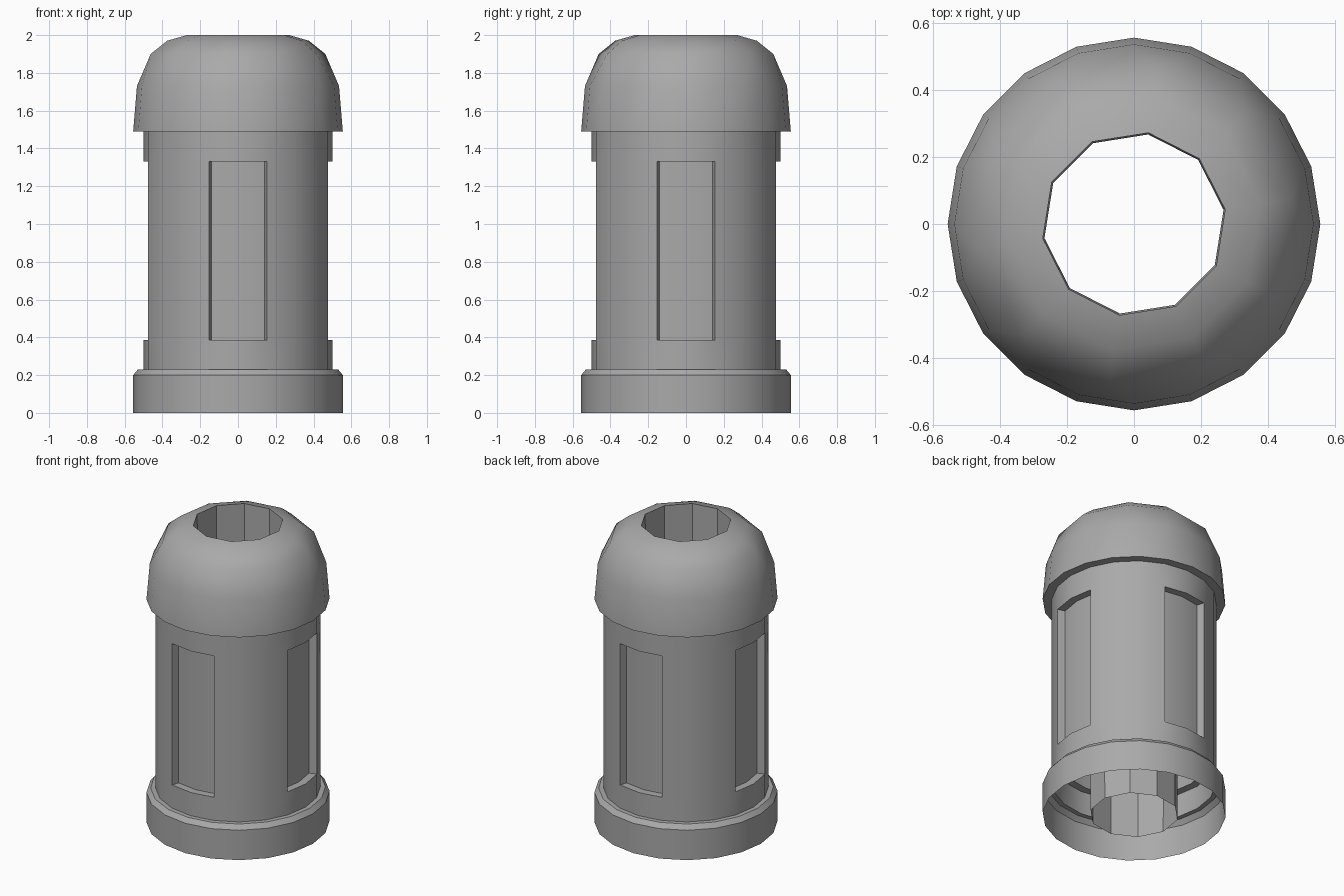
import bpy, bmesh, math

cube = bpy.data.objects.get("Cube")
if cube:
    bpy.data.objects.remove(cube, do_unlink=True)

SIDES = 20
grey = bpy.data.materials.new("mid_grey")
grey.use_nodes = True
grey.diffuse_color = (0.4, 0.4, 0.4, 1)
grey.node_tree.nodes["Principled BSDF"].inputs["Base Color"].default_value = (0.4, 0.4, 0.4, 1)


def ring(bm, radius, z, paired):
    """Ring of vertices; a paired ring puts neighbours together, halving its sides."""
    step = math.tau / SIDES
    verts = []
    for i in range(SIDES):
        a = ((i // 2) * 2 + 0.5) * step if paired else i * step
        verts.append(bm.verts.new((radius * math.cos(a), radius * math.sin(a), z)))
    return verts


def revolve(profile):
    """Skin rings given as (radius, height, paired)."""
    bm = bmesh.new()
    rings = [ring(bm, *p) for p in profile]
    for low, high in zip(rings, rings[1:]):
        for i in range(SIDES):
            j = (i + 1) % SIDES
            bm.faces.new((low[i], low[j], high[j], high[i]))
    bmesh.ops.remove_doubles(bm, verts=bm.verts[:], dist=0.0001)
    return bm


def finish(bm, name):
    mesh = bpy.data.meshes.new(name)
    bm.to_mesh(mesh)
    bm.free()
    mesh.materials.append(grey)
    obj = bpy.data.objects.new(name, mesh)
    bpy.context.collection.objects.link(obj)
    bpy.ops.object.select_all(action='DESELECT')
    obj.select_set(True)
    bpy.context.view_layer.objects.active = obj
    bpy.ops.object.shade_smooth_by_angle(angle=math.radians(30))
    return obj


# Base collar, open below, with a chamfered upper rim
finish(revolve([(0.555, 0, False), (0.555, 0.2, False),
                (0.53, 0.23, False), (0.5, 0.23, False)]), "base_collar")

# Body with four recessed panels, each two sides wide
bm = revolve([(0.5, z, False) for z in (0.23, 0.385, 1.33, 1.49)])
panels = []
for f in bm.faces:
    c = f.calc_center_median()
    x, y = sorted((abs(c.x), abs(c.y)))
    if 0.385 < c.z < 1.33 and x < y * math.tan(math.radians(18)):
        panels.append(f)
result = bmesh.ops.extrude_face_region(bm, geom=panels)
for v in result["geom"]:
    if isinstance(v, bmesh.types.BMVert):
        v.co.x *= 0.9
        v.co.y *= 0.9
bmesh.ops.delete(bm, geom=[f for f in panels if f.is_valid], context='FACES')
finish(bm, "panelled_body")

# Domed cap, halving its sides towards the opening
finish(revolve([(0.5, 1.49, False), (0.555, 1.49, False), (0.535, 1.73, False),
                (0.468, 1.9, True), (0.38, 1.97, True), (0.275, 2, True)]), "domed_cap")

# Inner tube, open at both ends
bm = revolve([(0.27, 0, True), (0.275, 2, True)])
bmesh.ops.reverse_faces(bm, faces=bm.faces[:])
finish(bm, "inner_tube")
